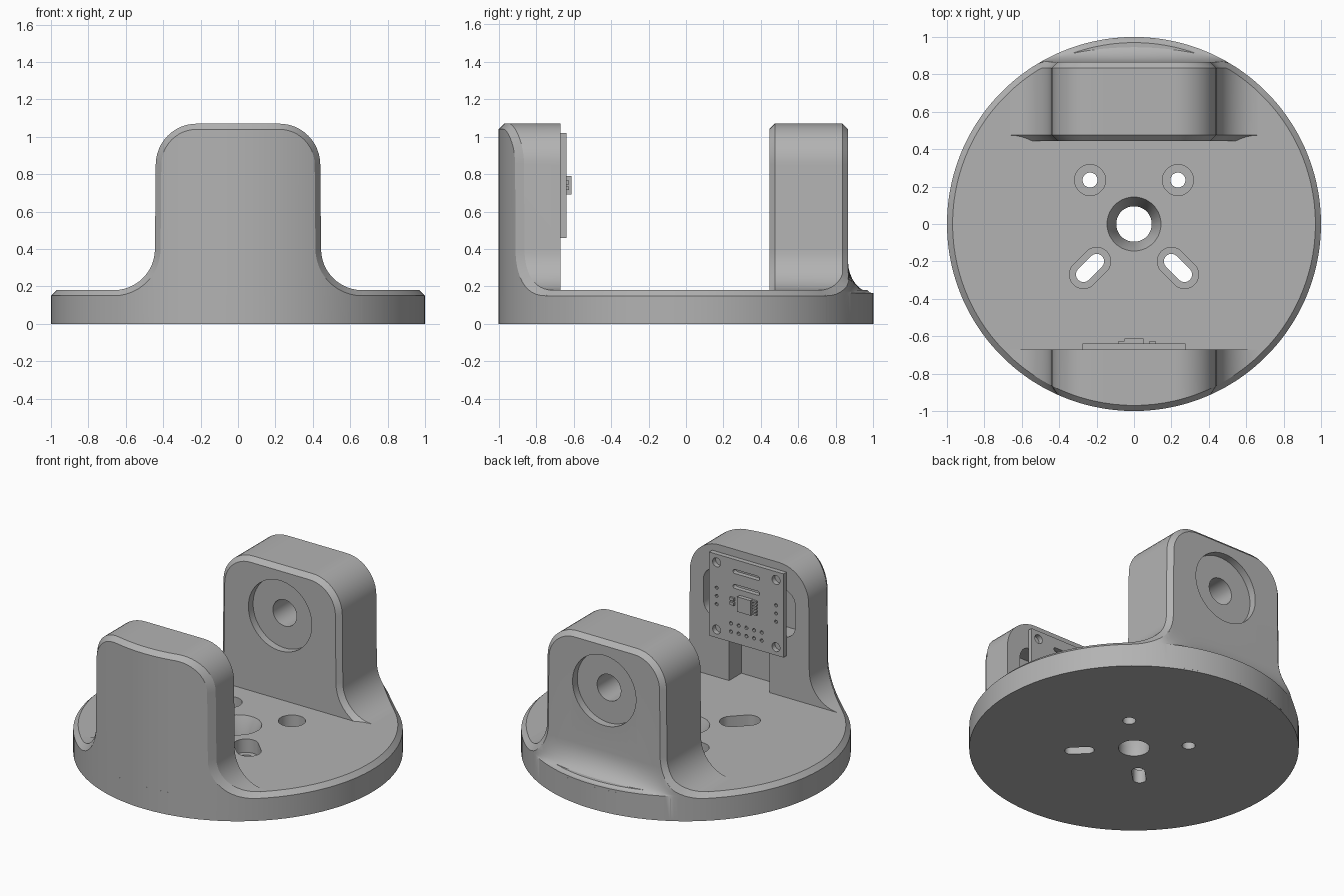
import bpy, bmesh
from math import sin, cos, pi, sqrt, radians, atan2

if "Cube" in bpy.data.objects:
    bpy.data.objects.remove(bpy.data.objects["Cube"])

gray = bpy.data.materials.new("plain gray")
gray.use_nodes = True
gray.diffuse_color = (0.45, 0.45, 0.45, 1)
gray.node_tree.nodes["Principled BSDF"].inputs["Base Color"].default_value = (0.45, 0.45, 0.45, 1)

RIM = 0.03        # chamfer width
TOP = 0.18        # base plate thickness
PIVOT = 0.74      # height of bore and circuit board centre


def loft(name, loops):
    """Closed solid skinned through equal-length vertex loops."""
    bm = bmesh.new()
    rings = [[bm.verts.new(p) for p in loop] for loop in loops]
    n = len(rings[0])
    for a, b in zip(rings, rings[1:]):
        for i in range(n):
            j = (i + 1) % n
            bm.faces.new((a[i], a[j], b[j], b[i]))
    bm.faces.new(rings[0])
    bm.faces.new(rings[-1])
    bmesh.ops.remove_doubles(bm, verts=bm.verts, dist=1e-5)
    bmesh.ops.recalc_face_normals(bm, faces=bm.faces)
    mesh = bpy.data.meshes.new(name)
    bm.to_mesh(mesh)
    bm.free()
    mesh.materials.append(gray)
    obj = bpy.data.objects.new(name, mesh)
    bpy.context.collection.objects.link(obj)
    return obj


def rounded(cx, cy, w, h, r, turn=0, seg=8):
    """Rounded rectangle outline (w, h are half extents of the corner centres)."""
    pts = []
    for k, (sx, sy) in enumerate(((1, 1), (-1, 1), (-1, -1), (1, -1))):
        for i in range(seg):
            a = (k + (i + 0.5) / seg) * pi / 2
            x, y = sx * w + r * cos(a), sy * h + r * sin(a)
            pts.append((cx + x * cos(turn) - y * sin(turn), cy + x * sin(turn) + y * cos(turn)))
    return pts


def circle(cx, cy, r, seg=8):
    return rounded(cx, cy, 0, 0, r, 0, seg)


def prism(name, axis, *sections):
    """Solid through (position, outline) sections along y or z."""
    if axis == "z":
        return loft(name, [[(u, v, t) for u, v in pts] for t, pts in sections])
    return loft(name, [[(u, t, v) for u, v in pts] for t, pts in sections])


def cut(obj, axis, *sections):
    cutter = prism("cutter", axis, *sections)
    mod = obj.modifiers.new("cut", "BOOLEAN")
    mod.operation, mod.solver, mod.object = "DIFFERENCE", "EXACT", cutter
    bpy.context.view_layer.objects.active = obj
    bpy.ops.object.modifier_apply(modifier=mod.name)
    bpy.data.objects.remove(cutter)


def box(name, x, y0, y1, z, w, h):
    pts = [(x - w, z - h), (x + w, z - h), (x + w, z + h), (x - w, z + h)]
    return prism(name, "y", (y0, pts), (y1, pts))


# Round base plate with chamfered rim and mounting holes
base = prism("base_plate", "z", (0, circle(0, 0, 1, 32)), (TOP - RIM, circle(0, 0, 1, 32)),
             (TOP, circle(0, 0, 1 - RIM, 32)))
cut(base, "z", (0.06, circle(0, 0, 0.095)), (0.2, circle(0, 0, 0.153)))
cut(base, "z", (-0.1, circle(0, 0, 0.095)), (0.1, circle(0, 0, 0.095)))
for s in (-1, 1):
    for r, low in ((0.083, 0.09), (0.04, -0.1)):
        hole = circle(s * 0.235, 0.235, r)
        cut(base, "z", (low, hole), (0.3, hole))
    for r, low in ((0.075, 0.09), (0.04, -0.1)):
        slot = rounded(s * 0.235, -0.235, 0.05, 0, r, -s * pi / 4)
        cut(base, "z", (low, slot), (0.3, slot))


# Upright silhouette: foot fillet, side, rounded shoulder, mirrored; with normals
def silhouette():
    half = []
    for i in range(13):
        a = i / 12 * pi / 2
        half.append((0.664 - 0.22 * sin(a), 0.40 - 0.22 * cos(a), sin(a), cos(a)))
    for i in range(13):
        a = i / 12 * pi / 2
        half.append((0.22 + 0.22 * cos(a), 0.85 + 0.22 * sin(a), cos(a), sin(a)))
    half += [(x, 1.07, 0, 1) for x in (0.16, 0.11, 0.05)]
    return half + [(0, 1.07, 0, 1)] + [(-x, z, -nx, nz) for x, z, nx, nz in reversed(half)]


def arc_y(x, r):
    return sqrt(r * r - x * x)


front_loops, back_loops = [], []
for x, z, nx, nz in silhouette():
    xi, zi = x - RIM * nx, z - RIM * nz
    edge = arc_y(xi, 1)
    # Front upright follows the round rim
    front_loops.append([(x, -0.67, 0.01), (x, -0.67, z), (x, -arc_y(x, 1 - RIM), z),
                        (xi, -edge, zi), (xi, -edge, 0.01)])
    # Back upright is flat and flares out to the rim at its foot
    flat = min(0.865, edge)
    loop = [(xi, 0.445, 0.01), (xi, 0.445, zi), (x, 0.475, z),
            (x, min(0.835, arc_y(x, 1 - RIM)), z), (xi, flat, zi)]
    for k in range(9):
        a = k / 8 * pi / 2
        loop.append((xi, flat + (edge - flat) * (1 - cos(a)), min(zi, 0.165 + 0.17 * (1 - sin(a)))))
    back_loops.append(loop + [(xi, edge, 0.01)])

front = loft("front_upright", front_loops)
back = loft("back_upright", back_loops)

# Pocket and wire channel behind the circuit board
pocket = rounded(0, PIVOT, 0.25, 0.07, 0.09)
cut(front, "y", (-0.80, pocket), (-0.6, pocket))
channel = [(-0.15, 0.1), (0.15, 0.1), (0.15, PIVOT), (-0.15, PIVOT)]
cut(front, "y", (-0.80, channel), (-0.6, channel))

# Shaft bore with a round bearing seat on both faces
for r, y0, y1 in ((0.235, 0.3, 0.495), (0.235, 0.815, 1.1), (0.088, 0.3, 1.1)):
    ring = circle(0, PIVOT, r, 12)
    cut(back, "y", (y0, ring), (y1, ring))

# Circuit board with screw holes, slots and pin holes
board = box("circuit_board", 0, -0.67, -0.638, PIVOT, 0.275, 0.28)
holes = [circle(sx * 0.22, PIVOT + sz * 0.225, 0.03, 4) for sx in (-1, 1) for sz in (-1, 1)]
holes += [rounded(0, z, 0.085, 0, 0.014, 0, 3) for z in (0.94, 0.84)]
holes += [circle(sx * 0.22, PIVOT + k * 0.055, 0.011, 2) for sx in (-1, 1) for k in (-1, 0, 1)]
holes += [circle(k * 0.057, z, 0.012, 2) for k in range(-2, 3) for z in (0.53, 0.585)]
for pts in holes:
    cut(board, "y", (-0.7, pts), (-0.6, pts))

# Chip, its pins and small parts
chip = box("sensor_chip", 0, -0.64, -0.612, PIVOT, 0.05, 0.05)
for k in range(5):
    box("chip_pin", -0.065, -0.64, -0.625, PIVOT + (k - 2) * 0.021, 0.018, 0.006)
for dz in (-0.015, 0.015):
    box("small_part", 0.1, -0.64, -0.625, PIVOT + dz, 0.016, 0.01)

# Smooth curved faces, keep edges crisp
for obj in (base, front, back, board):
    bpy.ops.object.select_all(action="DESELECT")
    obj.select_set(True)
    bpy.context.view_layer.objects.active = obj
    bpy.ops.object.shade_smooth_by_angle(angle=radians(28))
